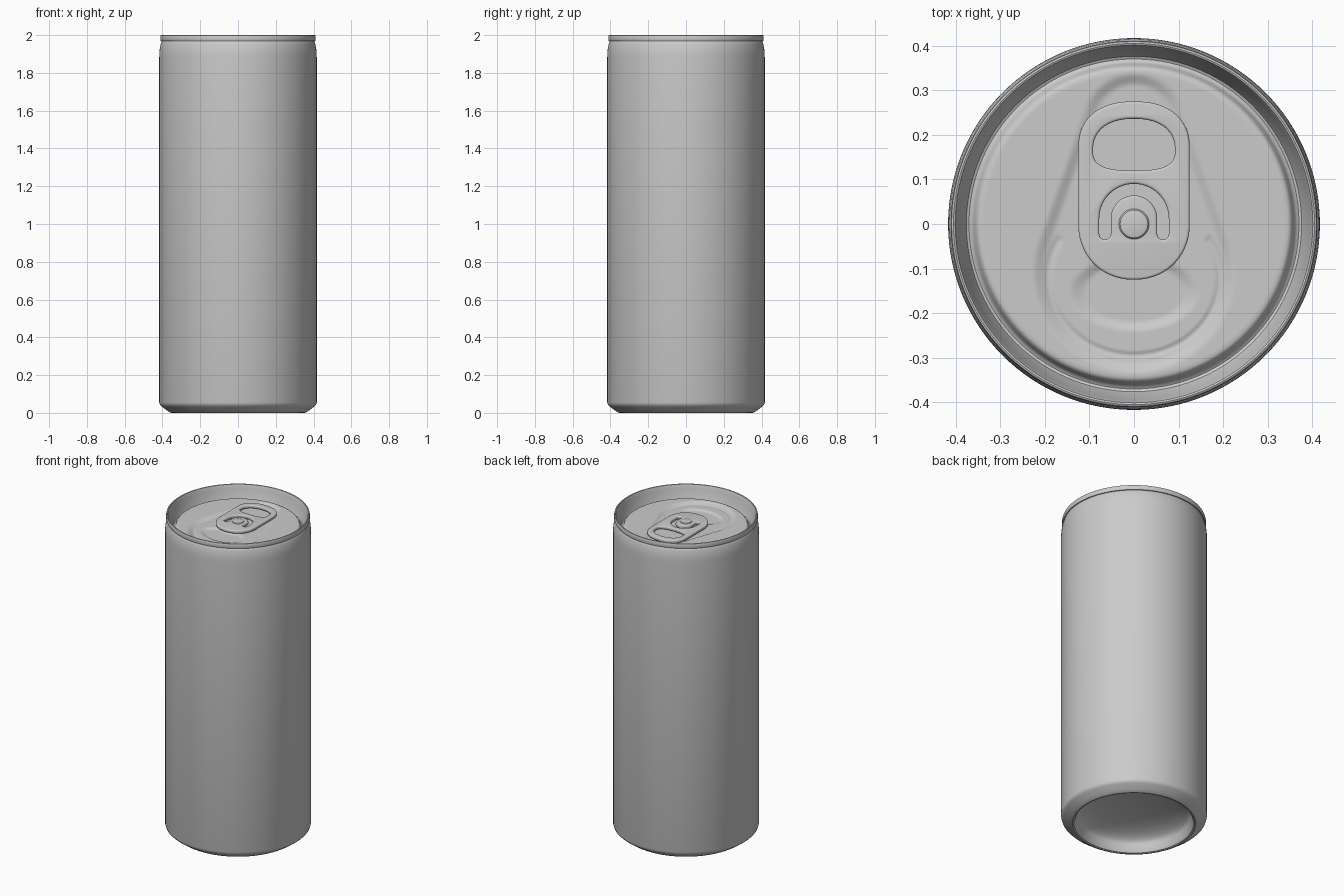
import bpy, bmesh, math
from math import sin, cos, pi, hypot

if "Cube" in bpy.data.objects:
    bpy.data.objects.remove(bpy.data.objects["Cube"])


def smooth(obj, angle=35):
    bpy.ops.object.select_all(action='DESELECT')
    obj.select_set(True)
    bpy.context.view_layer.objects.active = obj
    bpy.ops.object.shade_smooth_by_angle(angle=math.radians(angle))


def lathe(name, profile, n=128, relief=None):
    """Revolve (r, z) points about z; relief(x, y) adds a height offset."""
    bm = bmesh.new()
    rings = []
    for r, z in profile:
        ring = []
        for i in range(n):
            x, y = r * cos(2 * pi * i / n), r * sin(2 * pi * i / n)
            ring.append(bm.verts.new((x, y, z + (relief(x, y) if relief else 0))))
        rings.append(ring)
    for a, b in zip(rings, rings[1:]):
        for i in range(n):
            j = (i + 1) % n
            bm.faces.new((a[i], a[j], b[j], b[i]))
    bmesh.ops.remove_doubles(bm, verts=bm.verts, dist=1e-6)
    mesh = bpy.data.meshes.new(name)
    bm.to_mesh(mesh)
    bm.free()
    obj = bpy.data.objects.new(name, mesh)
    bpy.context.collection.objects.link(obj)
    smooth(obj)
    return obj


# Body: concave base, foot, chamfer, straight wall, neck
dome = [(0.325 * sin(t * pi / 24), 0.045 + 0.085 * cos(t * pi / 24)) for t in range(13)]
lathe("can_body", dome + [
    (0.332, 0.03), (0.337, 0.012), (0.343, 0.003), (0.352, 0.0), (0.361, 0.003),
    (0.372, 0.010), (0.405, 0.034), (0.413, 0.042), (0.417, 0.055),
    (0.417, 1.88), (0.4165, 1.905), (0.414, 1.93), (0.409, 1.952), (0.404, 1.968), (0.40, 1.972)])


# Lid relief: teardrop recess, finger dimple and score line
def step(d, w):
    t = min(1, max(0, 0.5 - d / w))
    return t * t * (3 - 2 * t)


def teardrop(x, y):
    r1, r2, h = 0.212, 0.10, 0.335
    x, y = abs(x), y + 0.11
    b = (r1 - r2) / h
    a = math.sqrt(1 - b * b)
    k = -b * x + a * y
    if k < 0:
        return hypot(x, y) - r1
    if k > a * h:
        return hypot(x, y - h) - r2
    return x * a + y * b - r1


def relief(x, y):
    z = -0.010 * step(teardrop(x, y), 0.032)
    oval = (hypot(x / 0.128, (y + 0.155) / 0.075) - 1) * 0.08
    z -= 0.008 * step(max(oval, 0.10 - hypot(x, y + 0.01)), 0.025)
    if y < -0.03:
        ring = abs(hypot(x, (y + 0.12) * 1.1) - 0.192)
        z -= 0.003 * step(ring - 0.006, 0.006)
    return z


panel = [(0.336 * (1 - i / 84), 1.934) for i in range(85)]
lathe("lid", [
    (0.40, 1.969), (0.409, 1.969), (0.411, 1.974), (0.411, 1.992), (0.409, 1.998),
    (0.405, 2.0), (0.401, 1.998), (0.398, 1.990), (0.395, 1.975), (0.380, 1.912),
    (0.376, 1.903), (0.370, 1.900), (0.364, 1.903), (0.360, 1.910), (0.355, 1.925),
    (0.351, 1.931), (0.345, 1.934)] + panel, 176, relief)


# Pull tab: flat curve with two holes and rounded edges
def lobe(rx, yt, ht, nt, yb, hb, nb, steps=64):
    pts = []
    for i in range(steps):
        c, s = cos(2 * pi * (i + .5) / steps), sin(2 * pi * (i + .5) / steps)
        y0, h, n = (yt, ht, nt) if s > 0 else (yb, hb, nb)
        pts.append((math.copysign(abs(c) ** (2 / n), c) * rx,
                    y0 + math.copysign(abs(s) ** (2 / n), s) * h))
    return pts


def arc(cx, cy, r, a0, a1, n):
    return [(cx + r * cos(math.radians(a0 + (a1 - a0) * i / n)),
             cy + r * sin(math.radians(a0 + (a1 - a0) * i / n))) for i in range(n + 1)]


def plate(name, outlines, z, half, bevel):
    cu = bpy.data.curves.new(name, 'CURVE')
    cu.dimensions, cu.fill_mode = '2D', 'BOTH'
    cu.extrude, cu.bevel_depth, cu.bevel_resolution = half - bevel, bevel, 3
    cu.offset = -bevel
    for pts in outlines:
        sp = cu.splines.new('POLY')
        sp.points.add(len(pts) - 1)
        for p, (x, y) in zip(sp.points, pts):
            p.co = (x, y, 0, 1)
        sp.use_cyclic_u = True
    obj = bpy.data.objects.new(name, cu)
    bpy.context.collection.objects.link(obj)
    obj.location.z = z
    bpy.ops.object.select_all(action='DESELECT')
    obj.select_set(True)
    bpy.context.view_layer.objects.active = obj
    bpy.ops.object.convert(target='MESH')
    obj = bpy.context.object
    bm = bmesh.new()
    bm.from_mesh(obj.data)
    bmesh.ops.remove_doubles(bm, verts=bm.verts, dist=1e-5)
    bm.to_mesh(obj.data)
    bm.free()
    smooth(obj)


outline = lobe(0.125, 0.17, 0.105, 2.3, 0.0, 0.125, 2.1)
finger_hole = lobe(0.092, 0.165, 0.071, 2.3, 0.165, 0.045, 2.8)
slot = (arc(0, 0.012, 0.078, 0, 180, 28) + arc(-0.065, -0.022, 0.013, 180, 360, 8)
        + arc(0, 0.012, 0.052, 180, 0, 24) + arc(0.065, -0.022, 0.013, 180, 360, 8))
plate("pull_tab", [outline, finger_hole, slot], 1.940, 0.010, 0.006)

# Rivet holding the tab
lathe("rivet", [(0.034, 1.92), (0.034, 1.950), (0.031, 1.954), (0.024, 1.956), (0.0, 1.956)], 48)
